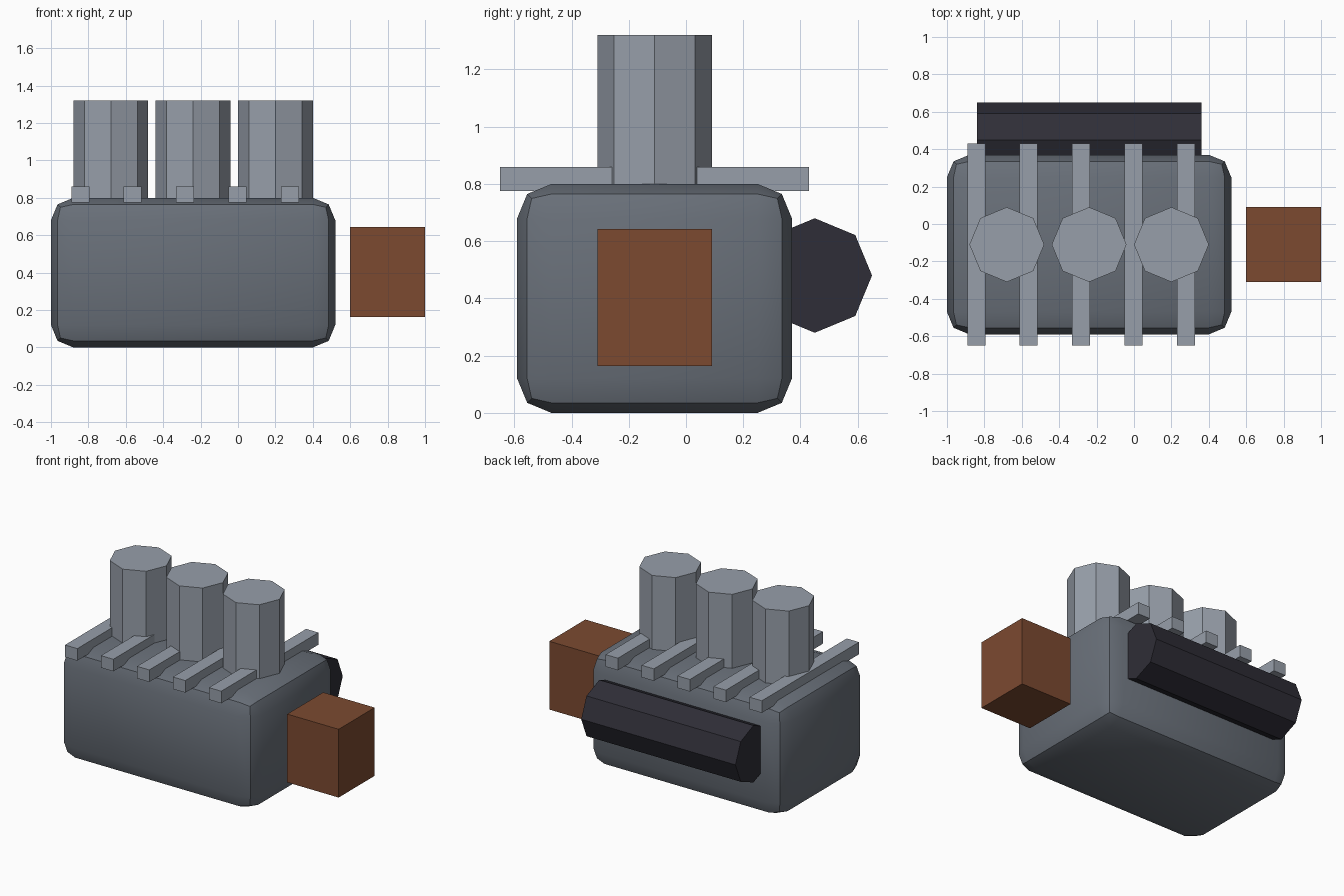
import bpy
from math import pi, radians
from mathutils import Vector

cube = bpy.data.objects.get("Cube")
if cube:
    bpy.data.objects.remove(cube, do_unlink=True)

MID_Y = -0.11  # centre line shared by body, stacks, ribs and side box


def material(name, rgb):
    mat = bpy.data.materials.new(name)
    mat.use_nodes = True
    colour = (*rgb, 1.0)
    mat.diffuse_color = colour
    mat.node_tree.nodes["Principled BSDF"].inputs["Base Color"].default_value = colour
    return mat


body_grey = material("body grey", (0.14, 0.16, 0.19))
light_grey = material("light grey", (0.31, 0.345, 0.40))
dark_tank = material("dark charcoal", (0.028, 0.027, 0.038))
copper = material("copper brown", (0.20, 0.068, 0.030))


def finish(name, mat):
    obj = bpy.context.object
    obj.name = name
    obj.data.materials.append(mat)
    return obj


def box(name, low, high, mat):
    low, high = Vector(low), Vector(high)
    bpy.ops.mesh.primitive_cube_add(size=1, location=(low + high) / 2)
    obj = finish(name, mat)
    obj.scale = high - low
    bpy.ops.object.transform_apply(location=False, rotation=False, scale=True)
    return obj


def octagon(name, centre, length, mat, rotation=(0, 0, 0)):
    bpy.ops.mesh.primitive_cylinder_add(
        vertices=8, radius=0.2, depth=length, location=centre, rotation=rotation)
    return finish(name, mat)


# Main body with softly shaded, two-step rounded edges
body = box("body", (-1, -0.59, 0), (0.52, 0.37, 0.8), body_grey)
bevel = body.modifiers.new("rounded edges", "BEVEL")
bevel.width = 0.12
bevel.segments = 2
bpy.ops.object.modifier_apply(modifier=bevel.name)
bpy.ops.object.shade_smooth_by_angle(angle=radians(30))

# Three upright stacks
for i in range(3):
    octagon(f"stack_{i + 1}", (-0.68 + 0.44 * i, MID_Y, 1.05), 0.54, light_grey)

# Five ribs lying across the top
for i in range(5):
    x = -0.843 + 0.28 * i
    box(f"top_rib_{i + 1}", (x - 0.048, MID_Y - 0.54, 0.775),
        (x + 0.048, MID_Y + 0.54, 0.86), light_grey)

# Horizontal tank along the back
octagon("rear_tank", (-0.24, 0.45, 0.48), 1.2, dark_tank, (0, pi / 2, 0))

# Detached box beyond the left end
box("side_box", (0.6, MID_Y - 0.2, 0.163), (1, MID_Y + 0.2, 0.643), copper)
